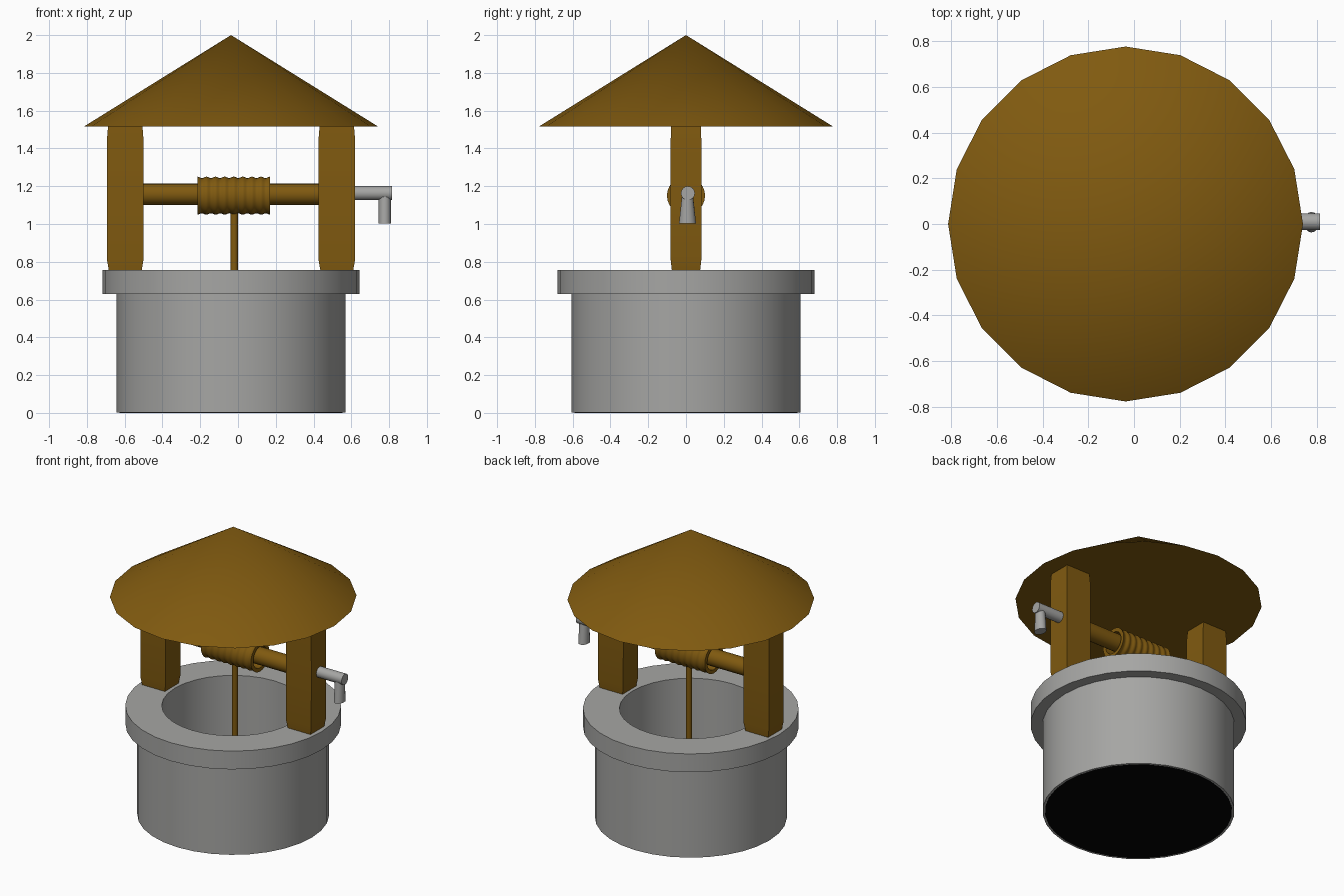
import bpy, math

if "Cube" in bpy.data.objects:
    bpy.data.objects.remove(bpy.data.objects["Cube"])

CX = -0.037  # axis of the well and roof


def material(name, rgb):
    m = bpy.data.materials.new(name)
    m.diffuse_color = (*rgb, 1)
    m.use_nodes = True
    m.node_tree.nodes["Principled BSDF"].inputs["Base Color"].default_value = m.diffuse_color
    return m


WOOD = material("brown_wood", (0.216, 0.102, 0.005))
GREY = material("grey_stone_and_metal", (0.38, 0.38, 0.37))
DARK = material("black_depth", (0.001, 0.001, 0.001))


def finish(name, verts, faces, mat, loc, rot=(0, 0, 0), angle=35):
    me = bpy.data.meshes.new(name)
    me.from_pydata(verts, [], faces)
    me.materials.append(mat)
    ob = bpy.data.objects.new(name, me)
    bpy.context.collection.objects.link(ob)
    ob.location, ob.rotation_euler = loc, rot
    bpy.ops.object.select_all(action='DESELECT')
    ob.select_set(True)
    bpy.context.view_layer.objects.active = ob
    bpy.ops.object.mode_set(mode='EDIT')
    bpy.ops.mesh.select_all(action='SELECT')
    bpy.ops.mesh.remove_doubles(threshold=1e-5)
    bpy.ops.mesh.normals_make_consistent(inside=False)
    bpy.ops.object.mode_set(mode='OBJECT')
    bpy.ops.object.shade_smooth_by_angle(angle=math.radians(angle))
    return ob


def loft(name, rings, sides, mat, loc, rot=(0, 0, 0), phase=0, loop=False, angle=35):
    """Rings of (rx, ry, z); loop joins the last ring to the first, else ends are capped."""
    verts, faces = [], []
    for rx, ry, z in rings:
        for i in range(sides):
            a = 2 * math.pi * i / sides + phase
            verts.append((rx * math.cos(a), ry * math.sin(a), z))
    n = len(rings)
    for r in range(n if loop else n - 1):
        a, b = r * sides, (r + 1) % n * sides
        for i in range(sides):
            j = (i + 1) % sides
            faces.append((a + i, a + j, b + j, b + i))
    if not loop:
        faces.append(tuple(reversed(range(sides))))
        if rings[-1][0] > 0:
            faces.append(tuple(range((n - 1) * sides, n * sides)))
    return finish(name, verts, faces, mat, loc, rot, angle)


def tube(name, r_in, r_out, z0, z1, sides, mat, loc):
    rings = [(r_out, r_out, z0), (r_out, r_out, z1), (r_in, r_in, z1), (r_in, r_in, z0)]
    return loft(name, rings, sides, mat, loc, loop=True)


# stone well: wall, rim and black bottom
tube("well_wall", 0.45, 0.605, 0.001, 0.63, 32, GREY, (CX, 0, 0))
tube("well_rim", 0.45, 0.68, 0.63, 0.757, 32, GREY, (CX, 0, 0))
loft("well_bottom", [(0.59, 0.59, 0), (0.59, 0.59, 0.004)], 32, DARK, (CX, 0, 0))

# two posts, slightly narrowed at the ends
k = math.sqrt(2)
for side, label in ((-1, "left"), (1, "right")):
    rings = [(0.087 * k, 0.075 * k, 0.755), (0.0965 * k, 0.081 * k, 0.81),
             (0.0975 * k, 0.081 * k, 1.14), (0.0965 * k, 0.081 * k, 1.45),
             (0.091 * k, 0.078 * k, 1.518)]
    loft(label + "_post", rings, 4, WOOD, (CX + side * 0.56, 0, 0), phase=math.pi / 4)

# conical roof
loft("roof", [(0.777, 0.777, 1.517), (0, 0, 2.0)], 20, WOOD, (CX, 0, 0), angle=40)

# axle between the posts
ALONG_X = (0, math.pi / 2, 0)
loft("axle", [(0.057, 0.057, -0.51), (0.057, 0.057, 0.44)], 16, WOOD, (0, 0, 1.158), ALONG_X)

# hollow coil of rope wound round the axle
waves, steps = 8, 48
coil = []
for i in range(steps + 1):
    t = i / steps
    r = 0.097 + 0.004 * math.cos(2 * math.pi * waves * t)
    coil.append((r, r, -0.215 + 0.385 * t))
coil += [(0.075, 0.075, 0.17), (0.075, 0.075, -0.215)]
loft("rope_coil", coil, 24, WOOD, (0, 0, 1.15), ALONG_X, loop=True, angle=50)

# hanging rope
loft("rope", [(0.02, 0.02, 0.2), (0.02, 0.02, 1.08)], 12, WOOD, (-0.02, -0.005, 0))

# crank arm and flared handle
loft("crank_arm", [(0.037, 0.037, 0.6), (0.037, 0.037, 0.815)], 16, GREY, (0, 0.01, 1.163), ALONG_X)
loft("crank_handle", [(0.033, 0.045, 1.003), (0.033, 0.028, 1.165)], 16, GREY, (0.777, 0.008, 0))
